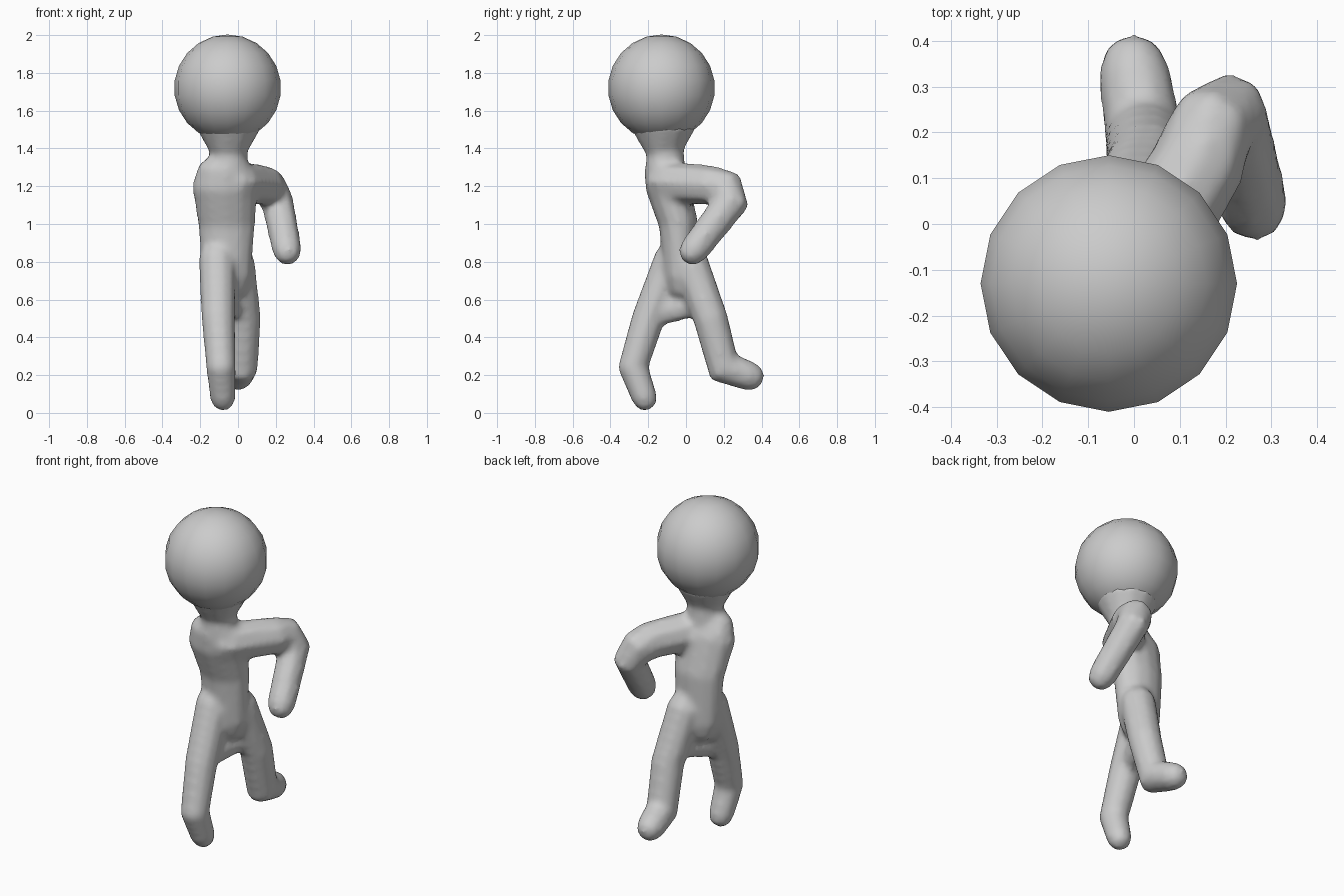
import bpy, bmesh, math
from mathutils import Vector

cube = bpy.data.objects.get("Cube")
if cube:
    bpy.data.objects.remove(cube)

COLOUR = (0.6, 0.6, 0.6, 1)
grey = bpy.data.materials.new("plain grey")
grey.use_nodes = True
grey.diffuse_color = COLOUR
grey.node_tree.nodes["Principled BSDF"].inputs["Base Color"].default_value = COLOUR


def finish(name, bm):
    """Turn a bmesh into a smooth shaded grey object."""
    bmesh.ops.recalc_face_normals(bm, faces=bm.faces)
    for face in bm.faces:
        face.smooth = True
    mesh = bpy.data.meshes.new(name)
    bm.to_mesh(mesh)
    bm.free()
    mesh.materials.append(grey)
    obj = bpy.data.objects.new(name, mesh)
    bpy.context.collection.objects.link(obj)
    return obj


def add_ring(bm, centre, along, radius, depth, sides):
    """Add an oval ring of vertices square to the given direction."""
    side = Vector((1, 0, 0))
    side = (side - along * side.dot(along)).normalized()
    across = along.cross(side) * depth
    ring = []
    for k in range(sides):
        angle = math.tau * k / sides
        offset = side * math.cos(angle) + across * math.sin(angle)
        ring.append(bm.verts.new(centre + offset * radius))
    return ring


def limb(bm, joints, start, end, depth=1, sides=10):
    """Add a tapering tube through the joints, with mitred bends and round ends."""
    points = [Vector(joint) for joint in joints]
    bones = [(b - a).normalized() for a, b in zip(points, points[1:])]
    last = len(points) - 1
    dome = [math.radians(angle) for angle in (70, 40)]
    rings = []

    def add_dome(centre, along, radius, direction, angles):
        for angle in angles:
            tip = centre + along * direction * radius * math.sin(angle)
            rings.append(add_ring(bm, tip, along, radius * math.cos(angle), depth, sides))

    add_dome(points[0], bones[0], start, -1, dome)
    for i, point in enumerate(points):
        before, after = bones[max(i - 1, 0)], bones[min(i, last - 1)]
        along = (before + after).normalized()
        mitre = depth / along.dot(after)
        radius = start + (end - start) * i / last
        rings.append(add_ring(bm, point, along, radius, mitre, sides))
    add_dome(points[last], bones[-1], end, 1, reversed(dome))

    for low, high in zip(rings, rings[1:]):
        for k in range(sides):
            n = (k + 1) % sides
            bm.faces.new((low[k], low[n], high[n], high[k]))
    bm.faces.new(rings[0])
    bm.faces.new(rings[-1])


def cone(bm, centre, bottom, top, height):
    """Add an upright flared collar."""
    made = bmesh.ops.create_cone(bm, cap_ends=True, segments=12,
                                 radius1=bottom, radius2=top, depth=height)
    bmesh.ops.translate(bm, verts=made["verts"], vec=centre)


# Round head
head = bmesh.new()
bmesh.ops.create_uvsphere(head, u_segments=16, v_segments=11, radius=0.283)
bmesh.ops.translate(head, verts=head.verts, vec=(-0.055, -0.13, 1.72))
finish("head", head)

body = bmesh.new()

# Neck flares up into the head and down into the shoulders
cone(body, (-0.05, -0.12, 1.45), bottom=0.1, top=0.18, height=0.14)
cone(body, (-0.05, -0.11, 1.32), bottom=0.11, top=0.1, height=0.14)

# Flattened torso, leaning forward
limb(body,
     [(-0.06, -0.03, 0.72), (-0.06, -0.04, 1), (-0.07, -0.1, 1.21)],
     start=0.13, end=0.175, depth=0.68, sides=12)

# Right shoulder ends in a stump
limb(body,
     [(-0.15, -0.09, 1.24), (-0.16, -0.08, 1.15)],
     start=0.08, end=0.07, sides=8)

# Left arm swings back and bends at the elbow
limb(body,
     [(0, -0.1, 1.22), (0.14, 0.13, 1.205), (0.17, 0.21, 1.185),
      (0.21, 0.235, 1.11), (0.26, 0.04, 0.86)],
     start=0.115, end=0.08, sides=8)

# Right leg strides forward
limb(body,
     [(-0.11, -0.07, 0.82), (-0.105, -0.2, 0.5), (-0.09, -0.28, 0.24), (-0.08, -0.22, 0.08)],
     start=0.1, end=0.07)

# Left leg kicks back
limb(body,
     [(-0.01, 0.02, 0.8), (0.03, 0.13, 0.5), (0.02, 0.2, 0.24), (0, 0.335, 0.195)],
     start=0.1, end=0.08)

# Web of skin between the thighs
limb(body,
     [(-0.08, -0.13, 0.54), (-0.01, 0.05, 0.57)],
     start=0.05, end=0.04, depth=1.6, sides=8)

# Melt the overlapping parts into one skin
skin = finish("body", body)
remesh = skin.modifiers.new("one skin", "REMESH")
remesh.mode = "VOXEL"
remesh.voxel_size = 0.018
remesh.use_smooth_shade = True
relax = skin.modifiers.new("soft joins", "SMOOTH")
relax.iterations = 6
